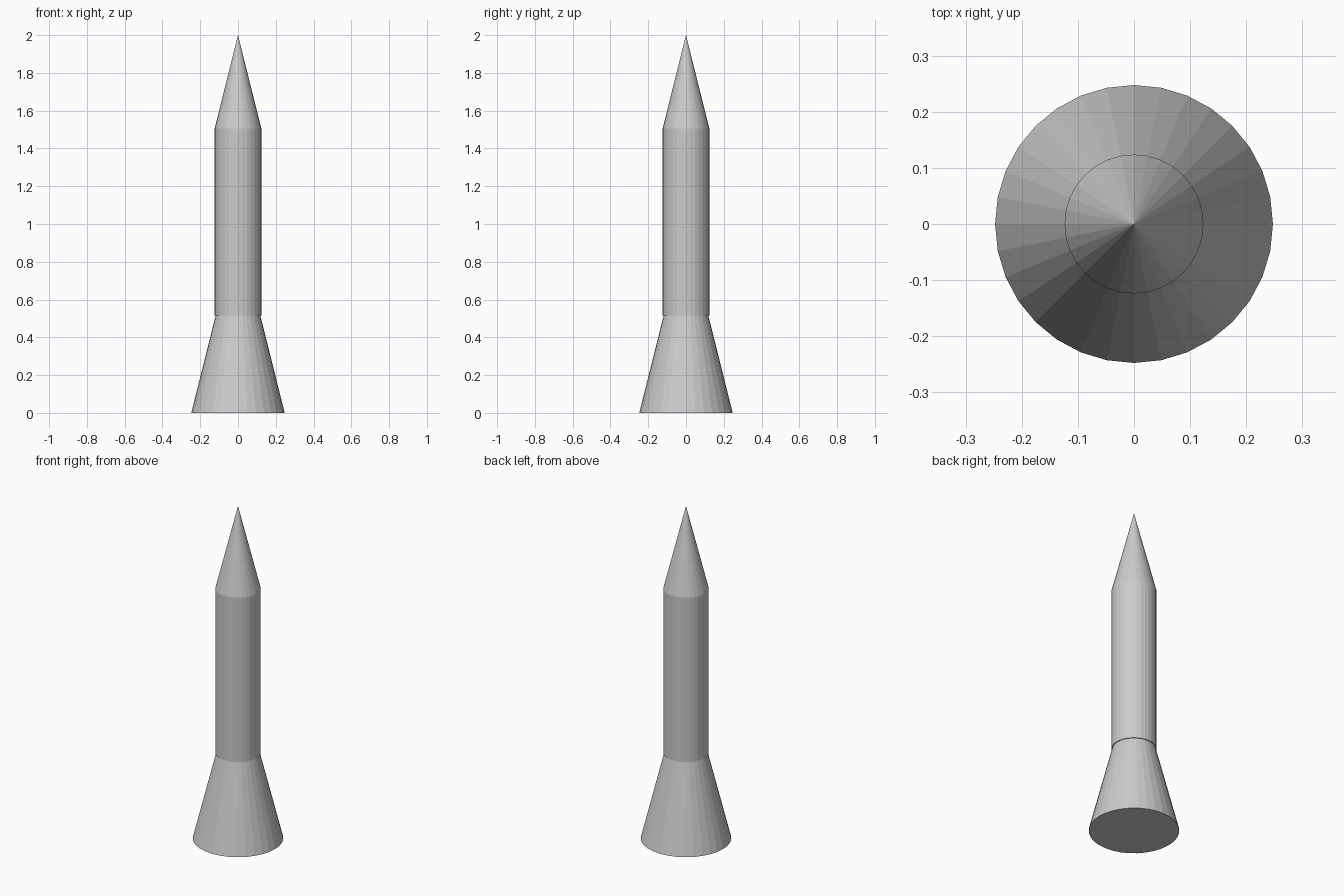
import bpy

if "Cube" in bpy.data.objects:
    bpy.data.objects.remove(bpy.data.objects["Cube"])

SIDES = 32
BODY_R = 0.1238
BODY_BOTTOM, BODY_TOP = 0.515, 1.505


def tapered(name, r_bottom, r_top, z0, z1):
    """Flat-shaded capped cone or cylinder standing between two heights."""
    bpy.ops.mesh.primitive_cone_add(
        vertices=SIDES, radius1=r_bottom, radius2=r_top,
        depth=z1 - z0, location=(0, 0, (z0 + z1) / 2))
    bpy.context.object.name = name


# Flared base: a full cone whose tip is hidden inside the body
tapered("flared_base", 2 * BODY_R, 0, 0, 0.99)
# Straight body, slightly overhanging the base cone
tapered("body", BODY_R, BODY_R, BODY_BOTTOM, BODY_TOP)
# Pointed nose
tapered("nose_cone", BODY_R, 0, BODY_TOP, 2.0)
